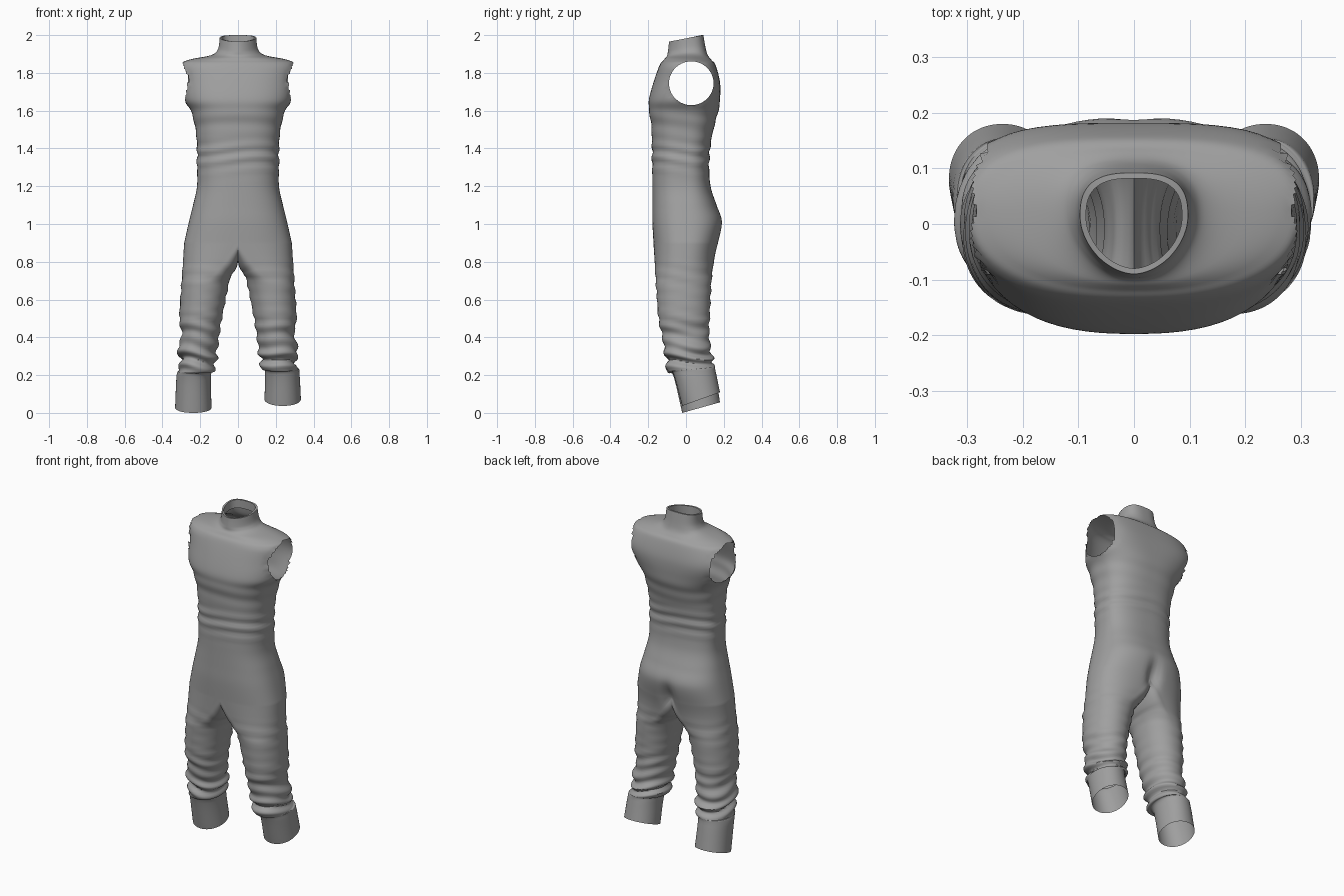
import bpy, bmesh, math

if "Cube" in bpy.data.objects:
    bpy.data.objects.remove(bpy.data.objects["Cube"])

N = 80      # points around each ring
STEPS = 7   # rings between profile rows

# Torso profile: height, half width, front y, back y
TORSO = [
    (.90, .285, -.172, .172),
    (1.01, .260, -.178, .192),
    (1.10, .238, -.178, .162),
    (1.20, .217, -.178, .130),
    (1.32, .217, -.179, .122),
    (1.42, .217, -.180, .130),
    (1.52, .228, -.184, .150),
    (1.60, .250, -.195, .172),
    (1.66, .285, -.196, .180),
    (1.75, .300, -.172, .180),
    (1.84, .305, -.140, .157),
    (1.868, .265, -.118, .135),
    (1.895, .145, -.100, .115),
    (1.93, .107, -.096, .104),
    (2.00, .097, -.090, .092),
]

# Leg profile: height, inner x, outer x, front y, back y
LEG = [
    (.90, 0, .285, -.172, .172),
    (.82, .010, .290, -.167, .151),
    (.70, .045, .298, -.160, .135),
    (.50, .085, .310, -.145, .125),
    (.42, .098, .297, -.128, .122),
    (.34, .108, .317, -.115, .130),
    (.28, .118, .304, -.102, .138),
    (.22, .123, .314, -.098, .150),
    (.195, .143, .325, -.065, .155),
    (0, .140, .333, -.020, .180),
]


def smooth_rows(rows):
    """Spline through the profile rows."""
    out = []
    for i in range(len(rows) - 1):
        a, b = rows[max(i - 1, 0)], rows[i]
        c, d = rows[i + 1], rows[min(i + 2, len(rows) - 1)]
        for k in range(STEPS):
            t = k / STEPS
            out.append([q + .5 * t * (r - p + t * (2*p - 5*q + 4*r - s + t * (3*(q - r) + s - p)))
                        for p, q, r, s in zip(a, b, c, d)])
    out.append(list(rows[-1]))
    return out


def clamp(v):
    return max(0.0, min(1.0, v))


def bell(v):
    return math.exp(-v * v)


def rounded(angle, nf, nb):
    """Point on a unit rounded section."""
    c, s = math.cos(angle), math.sin(angle)
    n = nf if s < 0 else nb
    r = (abs(c) ** n + abs(s) ** n) ** (-1 / n)
    return c * r, s * r


def cleft(x, y, z):
    """Shallow groove at the back of the seat."""
    return y - .035 * bell(x / .035) * bell((z - .9) / .08) * clamp(y / .15)


ANGLES = [-math.pi / 2 + 2 * math.pi * j / N for j in range(N)]


def torso_ring(row):
    z0, hx, yf, yb = row
    z0 = min(z0, 2.0)
    # boxy back at the shoulders, softer on top, egg-shaped collar
    nf = 2.5 - .7 * clamp((z0 - 1.83) / .1)
    nb = 2.5 + bell((z0 - 1.75) / .08) - .6 * bell((z0 - 1.88) / .02) + .3 * clamp((z0 - 1.9) / .1)
    yc = .035 * bell((z0 - 1.78) / .1) + .012 * clamp((z0 - 1.8) / .1)
    ring = []
    for a in ANGLES:
        c, s = rounded(a, nf, nb)
        # gathered cloth at the waist and under the chest
        fold = .005 * bell((z0 - 1.36) / .07) * math.sin(95 * z0 + 1.6 * math.sin(2 * a + .5))
        fold += .002 * bell((z0 - 1.55) / .08) * math.sin(70 * z0 + 2 * math.sin(a))
        x = (hx + fold) * c
        y = yc + s * ((yb - yc if s > 0 else yc - yf) + fold)
        # collar leans down toward the front
        z = z0 + clamp((z0 - 1.88) / .1) * .19 * (y - .092)
        ring.append((x, cleft(x, y, z), z))
    return ring


def leg_ring(row, side):
    z0, xi, xo, yf, yb = row
    n = 2.1 + .4 * clamp((z0 - .6) / .3)
    yc, hy = (yf + yb) / 2, (yb - yf) / 2
    xc = (xi + xo) / 2 * clamp((.9 - z0) / .22)
    sag = .1 * clamp(1 - (.9 - z0) / .18)
    lift, tilt = (.037, .36) if side > 0 else (0, .28)
    ring = []
    for a in ANGLES:
        c, s = rounded(a, n, n)
        # wrinkles down the leg, bunched above the cuff
        amount = .004 * clamp((.82 - z0) / .15) * clamp((z0 - .2) / .08)
        amount += .010 * bell((z0 - .28) / .05) * clamp((.82 - z0) / .1)
        fold = amount * math.sin(88 * z0 + 1.7 * math.sin(a + side * .8) + math.sin(2 * a))
        half = xo - xc if c > 0 else xc - xi
        x = xc + (half + fold) * c
        y = yc + (hy + fold) * s
        z = z0 - (sag * abs(c) if c < 0 else 0)
        z += clamp(1 - z0 / .3) * (lift + tilt * (y + .02))
        ring.append((side * x, cleft(x, y, z), max(z, 0)))
    return ring


def loft(bm, rings):
    loops = [[bm.verts.new(p) for p in r] for r in rings]
    for lo, hi in zip(loops, loops[1:]):
        for j in range(N):
            k = (j + 1) % N
            bm.faces.new((lo[j], lo[k], hi[k], hi[j]))


bm = bmesh.new()
torso = [torso_ring(r) for r in smooth_rows(TORSO)]
# Collar lip, turned inward
for drop in (0, .05):
    torso.append([(x * .89, .002 + (y - .002) * .89, z - drop) for x, y, z in torso[-1 if drop == 0 else -2]])
loft(bm, torso)
for side in (1, -1):
    loft(bm, [leg_ring(r, side) for r in smooth_rows(LEG)])
bmesh.ops.remove_doubles(bm, verts=bm.verts[:], dist=.0004)

# Armholes: open the sides and round off the rims
CY, CZ, RY, RZ = .028, 1.745, .118, .116


def hole_distance(p):
    return math.hypot((p.y - CY) / RY, (p.z - CZ) / RZ)


gone = [f for f in bm.faces
        if abs(f.calc_center_median().x) > .15 and hole_distance(f.calc_center_median()) < 1]
rim = {v for f in gone for v in f.verts}
bmesh.ops.delete(bm, geom=gone, context='FACES')
for v in rim:
    if v.is_valid:
        d = hole_distance(v.co)
        v.co.y = CY + (v.co.y - CY) / d
        v.co.z = CZ + (v.co.z - CZ) / d

bmesh.ops.recalc_face_normals(bm, faces=bm.faces[:])
mesh = bpy.data.meshes.new("jumpsuit")
bm.to_mesh(mesh)
bm.free()

suit = bpy.data.objects.new("jumpsuit", mesh)
bpy.context.collection.objects.link(suit)
cloth = bpy.data.materials.new("grey cloth")
cloth.diffuse_color = (.35, .35, .35, 1)
cloth.use_nodes = True
cloth.node_tree.nodes["Principled BSDF"].inputs["Base Color"].default_value = cloth.diffuse_color
mesh.materials.append(cloth)

bpy.context.view_layer.objects.active = suit
suit.select_set(True)
bpy.ops.object.shade_smooth_by_angle(angle=math.radians(50))
